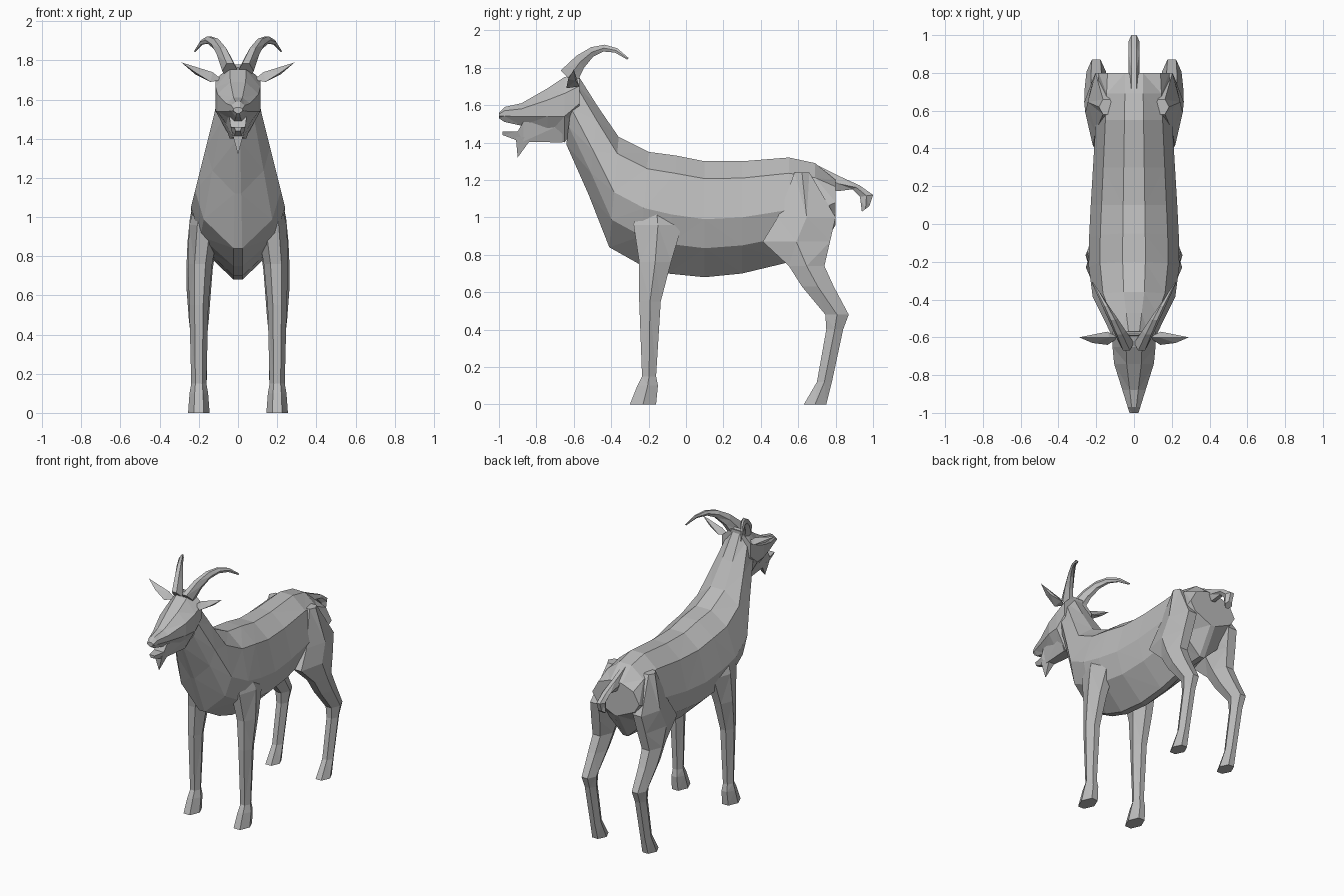
import bpy
import bmesh

cube = bpy.data.objects.get("Cube")
if cube:
    bpy.data.objects.remove(cube, do_unlink=True)

GREY = (.5, .5, .5, 1)
coat = bpy.data.materials.new("coat grey")
coat.use_nodes = True
coat.diffuse_color = GREY
coat.node_tree.nodes["Principled BSDF"].inputs["Base Color"].default_value = GREY

# Half outlines: sideways share of the width, share of the way between two edges
TRUNK = [(.25, 0), (.75, .15), (1, .5), (.8, .75), (.1, 1)]
HEAD = [(.35, 0), (.95, .25), (.95, .6), (.3, 1)]
JAW = [(.65, 0), (.35, 1)]
LIMB = [(.45, 0), (1, .5), (.45, 1)]


def finish(bm, name):
    bmesh.ops.recalc_face_normals(bm, faces=bm.faces)
    bmesh.ops.triangulate(bm, faces=bm.faces[:])
    mesh = bpy.data.meshes.new(name)
    bm.to_mesh(mesh)
    bm.free()
    mesh.materials.append(coat)
    bpy.context.collection.objects.link(bpy.data.objects.new(name, mesh))


def loft(name, half, sections, side=1):
    """Skin sections given as (y, z) edge, opposite edge, half width, centre x."""
    bm = bmesh.new()
    outline = half + [(-across, along) for across, along in reversed(half)]
    rings = []
    for start, end, width, centre in sections:
        ring = []
        for across, along in outline:
            y, z = (a + (b - a) * along for a, b in zip(start, end))
            ring.append(bm.verts.new((side * (centre + across * width), y, z)))
        rings.append(ring)
    for ring, following in zip(rings, rings[1:]):
        for i in range(len(outline)):
            bm.faces.new((ring[i - 1], ring[i], following[i], following[i - 1]))
    bm.faces.new(rings[0])
    bm.faces.new(rings[-1])
    finish(bm, name)


def hull(name, points):
    bm = bmesh.new()
    for point in points:
        bm.verts.new(point)
    bmesh.ops.convex_hull(bm, input=bm.verts)
    finish(bm, name)


def trunk_section(y, top, bottom):
    """Ring that leans forward in the neck and narrows towards head and rump."""
    lean = .05 if y < 0 else 0
    middle = (top + bottom) / 2
    width = min(.235 - .06 * y, .24 - .25 * (middle - 1.05))
    return (y, top), (y - lean, bottom), width, 0


def head_section(y, top, bottom):
    """Upright ring that narrows towards the nose."""
    width = min(.12, .025 + .33 * (y + 1))
    return (y, top), (y, bottom), width, 0


def leg_section(front, back, z):
    """Level ring, thicker where it is deeper, drawn in under the flank."""
    width = min(.075, .02 + .25 * (back - front))
    centre = .2 - .1 * max(0, z - .7)
    return (front, z), (back, z), width, centre


def horn_section(share):
    """Ring on a backward arc that tapers to the tip."""
    y = -.63 + .32 * share
    z = 1.905 - 4 * (y + .43) ** 2
    size = .036 * (1 - share) + .004
    tilt = size * (2 * share - 1)
    return (y + tilt, z + size), (y - tilt, z - size), size, .04 + .18 * share


# Trunk running forward into the neck: y, top, bottom
loft("body_and_neck", TRUNK, [trunk_section(*row) for row in (
    (.8, 1.2, .96), (.69, 1.29, .77), (.55, 1.32, .76), (.3, 1.3, .7),
    (.1, 1.3, .68), (-.05, 1.33, .7), (-.2, 1.35, .75),
    (-.36, 1.43, .84), (-.47, 1.59, 1.12), (-.59, 1.78, 1.39))])

# Skull with upper muzzle, and a jaw that leaves the mouth slightly open
loft("head", HEAD, [head_section(*row) for row in (
    (-.57, 1.77, 1.5), (-.65, 1.75, 1.4), (-.74, 1.69, 1.44),
    (-.88, 1.61, 1.49), (-.97, 1.59, 1.51), (-1, 1.56, 1.53))])
loft("lower_jaw", JAW, [head_section(*row) for row in (
    (-.66, 1.5, 1.4), (-.87, 1.51, 1.405), (-.9, 1.46, 1.41), (-.98, 1.46, 1.44))])

# Pointed beard
corners = [(x, y, 1.43) for x in (-.03, .03) for y in (-.91, -.82)]
hull("beard", corners + [(0, -.9, 1.32)])

# Short tail curling down: upper edge, lower edge
tail_edges = [((.7, 1.28), (.7, 1.17)), ((.82, 1.22), (.81, 1.14)),
              ((.93, 1.17), (.89, 1.15)), ((1, 1.12), (.93, 1.11)),
              ((.98, 1.06), (.94, 1.03))]
loft("tail", LIMB, [(upper, lower, .03, 0) for upper, lower in tail_edges])

# Paired parts; leg rows are front, back, height
for side, label in ((1, "left"), (-1, "right")):
    loft(label + "_horn", LIMB, [horn_section(i / 5) for i in range(6)], side)

    blade = [(.08, -.6, 1.7), (.14, -.64, 1.69), (.14, -.57, 1.7),
             (.13, -.6, 1.74), (.22, -.63, 1.74), (.22, -.59, 1.73), (.29, -.6, 1.79)]
    hull(label + "_ear", [(side * x, y, z) for x, y, z in blade])

    loft(label + "_front_leg", LIMB, [leg_section(*row) for row in (
        (-.2, -.15, 1.2), (-.28, -.02, .96), (-.25, -.08, .76),
        (-.25, -.135, .55), (-.235, -.16, .15), (-.26, -.15, .1),
        (-.3, -.16, 0))], side)

    loft(label + "_hind_leg", LIMB, [leg_section(*row) for row in (
        (.58, .66, 1.24), (.49, .8, 1), (.41, .77, .87), (.55, .74, .74),
        (.62, .79, .63), (.745, .87, .48), (.75, .84, .4), (.7, .78, .12),
        (.63, .75, 0))], side)
